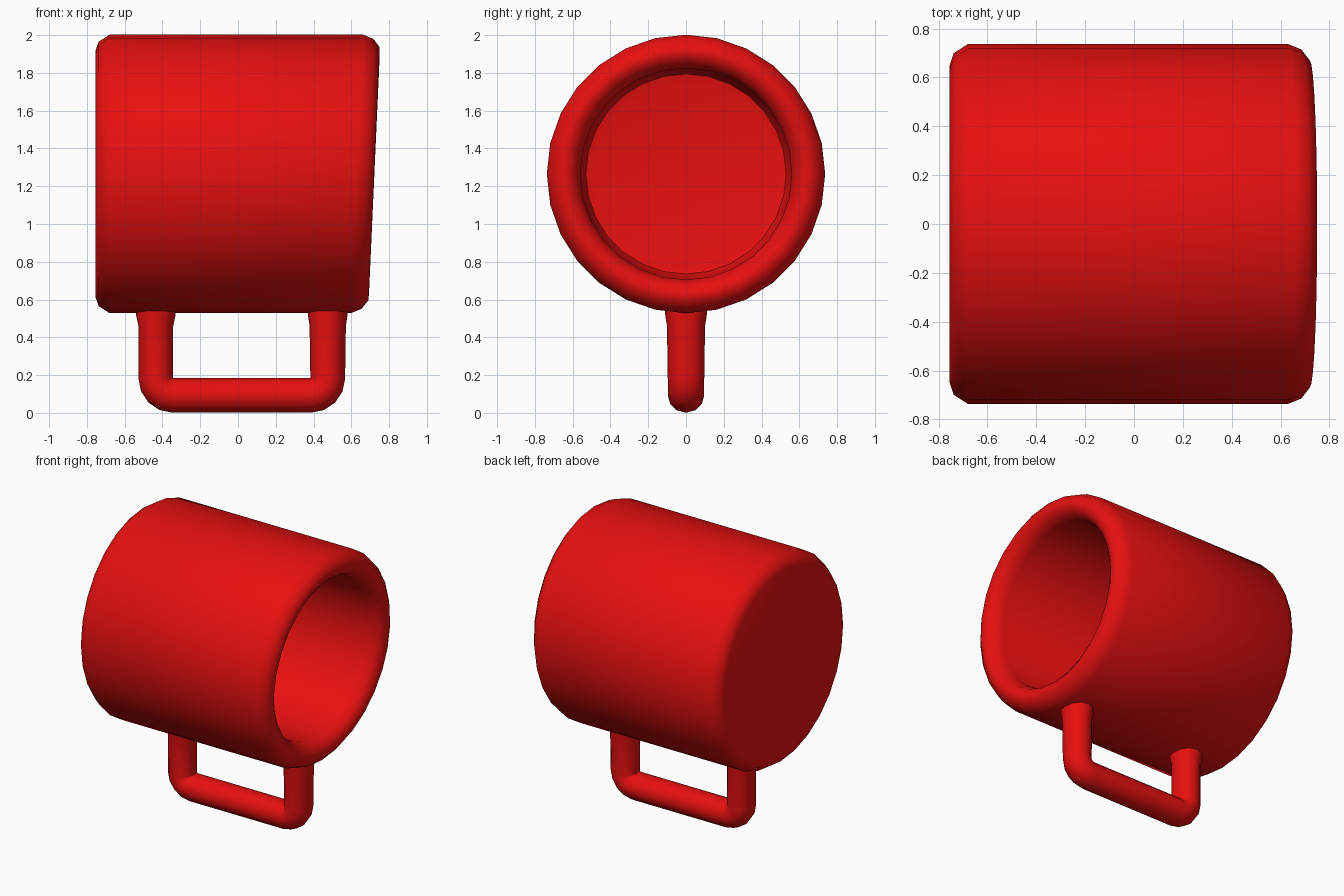
import bpy, bmesh, math
from mathutils import Vector

if "Cube" in bpy.data.objects:
    bpy.data.objects.remove(bpy.data.objects["Cube"])

red = bpy.data.materials.new("red_glaze")
red.diffuse_color = (0.8, 0.005, 0.005, 1)
red.use_nodes = True
red.node_tree.nodes["Principled BSDF"].inputs["Base Color"].default_value = red.diffuse_color

CZ = 1.265      # height of the mug's axis (it lies on its side along x)
SIDES = 28


def add_mesh(name, bm, angle):
    bmesh.ops.recalc_face_normals(bm, faces=bm.faces)
    me = bpy.data.meshes.new(name)
    bm.to_mesh(me)
    bm.free()
    me.materials.append(red)
    ob = bpy.data.objects.new(name, me)
    bpy.context.collection.objects.link(ob)
    bpy.ops.object.select_all(action='DESELECT')
    ob.select_set(True)
    bpy.context.view_layer.objects.active = ob
    bpy.ops.object.shade_smooth_by_angle(angle=math.radians(angle))
    return ob


def bridge(bm, rings):
    for a, b in zip(rings, rings[1:]):
        n = len(a)
        for i in range(n):
            bm.faces.new((a[i], a[(i + 1) % n], b[(i + 1) % n], b[i]))
    bm.faces.new(rings[0])
    bm.faces.new(rings[-1])


# Mug body: outside, rolled rim, inside wall and floor as one lathe profile (x, radius)
profile = [(-0.755, 0.65), (-0.738, 0.70), (-0.68, 0.737), (0.63, 0.737),
           (0.685, 0.715), (0.72, 0.67), (0.722, 0.63), (0.69, 0.585),
           (0.63, 0.56), (-0.54, 0.55), (-0.59, 0.53), (-0.60, 0.49)]
bm = bmesh.new()
rings = []
for k, (x, r) in enumerate(profile):
    ring = []
    for i in range(SIDES):
        t = 2 * math.pi * i / SIDES
        y, z = r * math.cos(t), r * math.sin(t)
        lean = 0.045 * z if 3 <= k <= 8 else 0     # rim plane leans slightly
        ring.append(bm.verts.new((x + lean, y, CZ + z)))
    rings.append(ring)
bridge(bm, rings)
add_mesh("mug_body", bm, 50)

# Handle: round tube swept along a U with rounded corners; (x, z, radius)
L, R, B, C = -0.435, 0.475, 0.093, 0.09
path = [(L, 0.62, 0.105), (L, 0.52, 0.105), (L, 0.46, 0.092)]
for cx, start in ((L + C, 180), (R - C, 270)):
    for s in range(5):
        a = math.radians(start + 22.5 * s)
        path.append((cx + C * math.cos(a), B + C + C * math.sin(a), 0.092))
path += [(R, 0.46, 0.096), (R, 0.52, 0.105), (R, 0.62, 0.105)]
bm = bmesh.new()
rings = []
pts = [Vector((x, 0, z)) for x, z, r in path]
for i, p in enumerate(pts):
    d = (pts[min(i + 1, len(pts) - 1)] - pts[max(i - 1, 0)]).normalized()
    side = Vector((-d.z, 0, d.x))
    r = path[i][2]
    ring = []
    for j in range(12):
        t = 2 * math.pi * j / 12
        ring.append(bm.verts.new(p + side * r * math.cos(t)
                                 + Vector((0, 1.05 * r * math.sin(t), 0))))
    rings.append(ring)
bridge(bm, rings)
add_mesh("handle", bm, 50)
